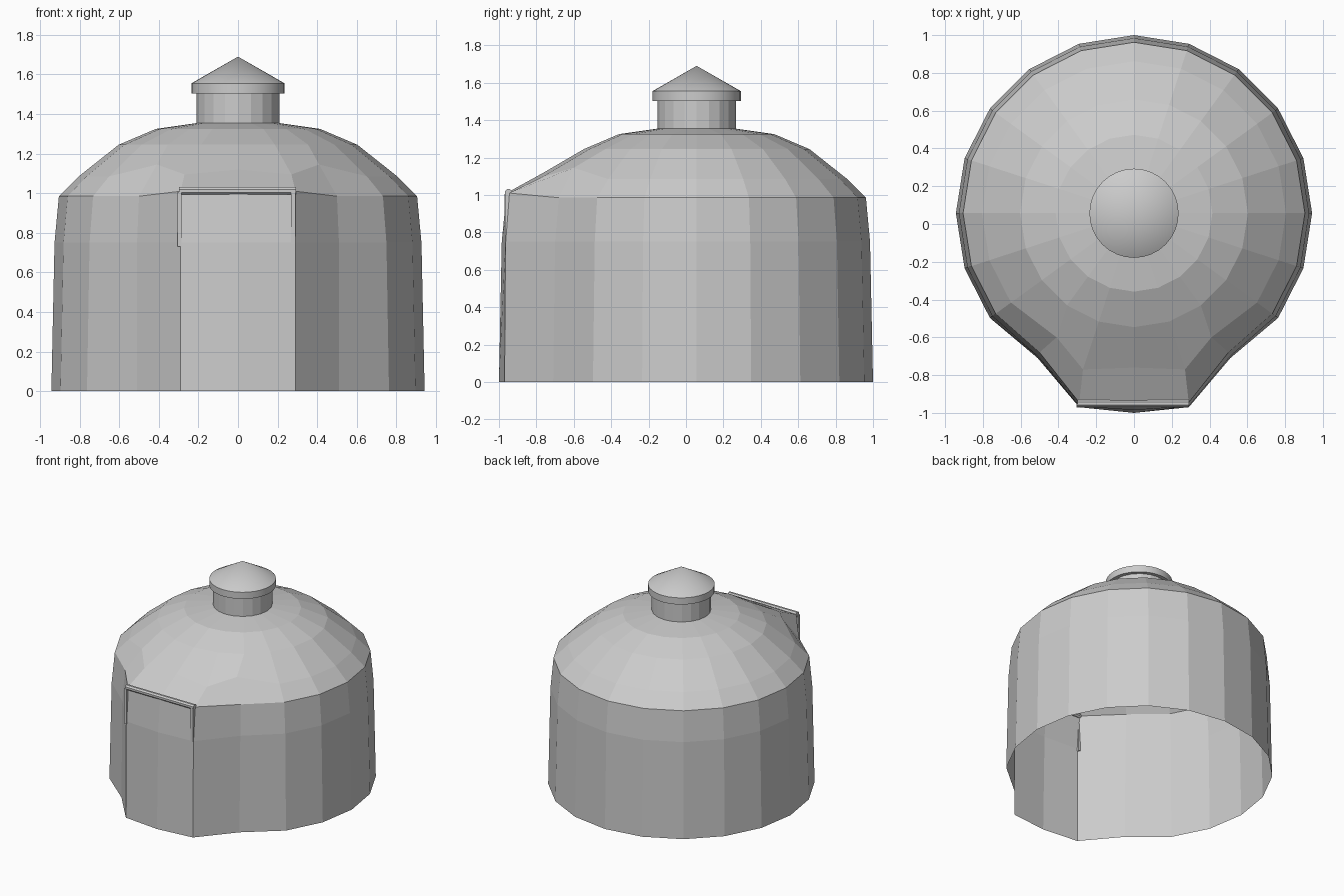
import bpy, bmesh
from math import sin, cos, pi

if "Cube" in bpy.data.objects:
    bpy.data.objects.remove(bpy.data.objects["Cube"])

CY = 0.057   # centre of the round plan
N = 20


def finish(bm, name, smooth=False):
    bmesh.ops.remove_doubles(bm, verts=bm.verts, dist=1e-5)
    bmesh.ops.recalc_face_normals(bm, faces=bm.faces)
    me = bpy.data.meshes.new(name)
    bm.to_mesh(me)
    bm.free()
    ob = bpy.data.objects.new(name, me)
    bpy.context.collection.objects.link(ob)
    if smooth:
        bpy.context.view_layer.objects.active = ob
        ob.select_set(True)
        bpy.ops.object.shade_smooth_by_angle(angle=0.6)
        ob.select_set(False)
    return ob


def revolve(name, profile, sides, overrides=None, caps=False, smooth=False):
    """Rings of (radius, z); overrides maps (ring, steps from front) to a point."""
    bm = bmesh.new()
    rings = []
    for k, (r, z) in enumerate(profile):
        ring = []
        for i in range(sides):
            s = (i + sides // 2) % sides - sides // 2
            a = 2 * pi * s / sides
            co = (r * sin(a), CY - r * cos(a), z)
            p = (overrides or {}).get((k, abs(s)))
            if p:
                co = (p[0] if s >= 0 else -p[0], p[1], p[2])
            ring.append(bm.verts.new(co))
        rings.append(ring)
    for lo, hi in zip(rings, rings[1:]):
        for i in range(sides):
            j = (i + 1) % sides
            bm.faces.new((lo[i], lo[j], hi[j], hi[i]))
    if caps:
        bm.faces.new(rings[0])
    if profile[-1][0] > 0.01:
        bm.faces.new(rings[-1])
    return finish(bm, name, smooth)


def box(name, centre, size):
    bm = bmesh.new()
    bmesh.ops.create_cube(bm, size=1)
    for v in bm.verts:
        v.co = [c + a * s for c, a, s in zip(centre, v.co, size)]
    return finish(bm, name)


# tent walls and roof, with the doorway columns pulled forward
doorway = {
    (0, 0): (0, -1.0, 0), (0, 1): (0.29, -0.97, 0), (0, 2): (0.51, -0.71, 0),
    (1, 0): (0, -0.985, 0.75), (1, 1): (0.29, -0.965, 0.75), (1, 2): (0.51, -0.70, 0.75),
    (2, 0): (0, -0.96, 1.01), (2, 1): (0.29, -0.945, 1.01), (2, 2): (0.50, -0.68, 0.985),
    (3, 0): (0, -0.76, 1.12), (3, 1): (0.27, -0.77, 1.095), (3, 2): (0.41, -0.60, 1.145),
}
revolve("tent_shell",
        [(0.943, 0), (0.927, 0.75), (0.905, 0.985), (0.805, 1.085),
         (0.603, 1.245), (0.415, 1.325), (0.205, 1.355)],
        N, doorway)

# roof vent pipe and its conical cap
revolve("vent_pipe", [(0.21, 1.345), (0.21, 1.51)], N)
revolve("vent_cap", [(0.236, 1.503), (0.236, 1.555), (0.0, 1.69)], 32, caps=True, smooth=True)

# rolled door pole along the top of the doorway
bm = bmesh.new()
ends = []
for x in (-0.298, 0.292):
    ends.append([bm.verts.new((x, -0.95 + 0.02 * cos(pi * (i + .5) / 4),
                               1.012 + 0.02 * sin(pi * (i + .5) / 4))) for i in range(8)])
for i in range(8):
    j = (i + 1) % 8
    bm.faces.new((ends[0][i], ends[0][j], ends[1][j], ends[1][i]))
bm.faces.new(ends[0])
bm.faces.new(ends[1])
finish(bm, "door_pole")

# door straps
box("left_strap", (-0.295, -0.96, 0.868), (0.02, 0.022, 0.275))
box("right_strap", (0.28, -0.957, 0.875), (0.022, 0.022, 0.26))
